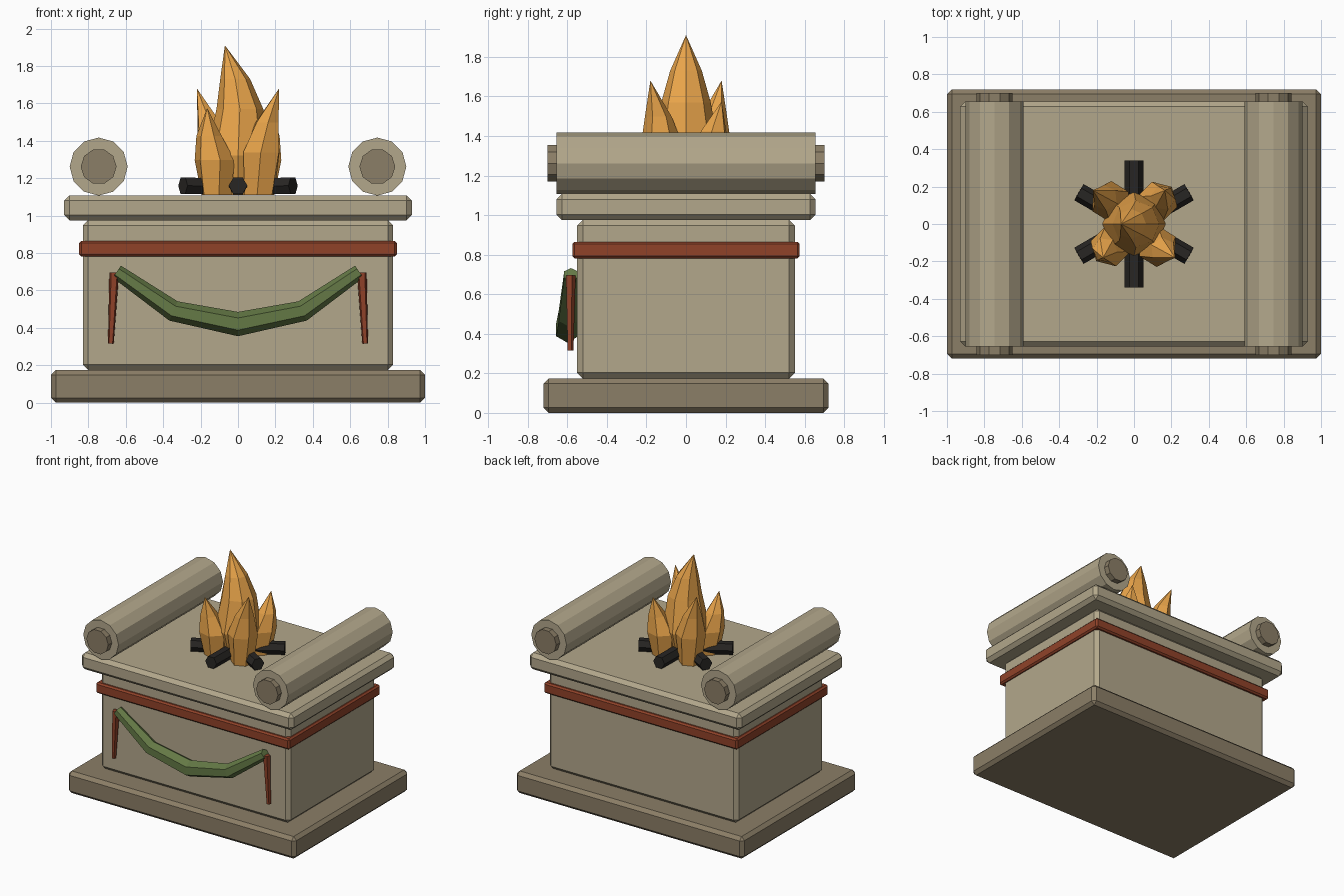
import bpy, bmesh
from math import sin, cos, pi, radians
from mathutils import Vector

if "Cube" in bpy.data.objects:
    bpy.data.objects.remove(bpy.data.objects["Cube"])


def material(name, rgb):
    m = bpy.data.materials.new(name)
    m.diffuse_color = (*rgb, 1)
    m.use_nodes = True
    m.node_tree.nodes["Principled BSDF"].inputs["Base Color"].default_value = m.diffuse_color
    return m


STONE = material("stone", (0.45, 0.39, 0.26))
DARK = material("dark_stone", (0.26, 0.21, 0.135))
RED = material("red", (0.28, 0.055, 0.022))
GREEN = material("green", (0.127, 0.19, 0.06))
FIRE = material("fire", (0.83, 0.38, 0.07))
CHAR = material("char", (0.021, 0.019, 0.017))


def finish(bm, name, mat):
    bmesh.ops.recalc_face_normals(bm, faces=bm.faces)
    me = bpy.data.meshes.new(name)
    bm.to_mesh(me)
    bm.free()
    me.materials.append(mat)
    ob = bpy.data.objects.new(name, me)
    bpy.context.collection.objects.link(ob)
    return ob


def block(name, hx, hy, z0, z1, bevel, mat):
    """Chamfered slab centred on the z axis."""
    bm = bmesh.new()
    bmesh.ops.create_cube(bm, size=1)
    for v in bm.verts:
        v.co = (v.co.x * 2 * hx, v.co.y * 2 * hy, (z0 + z1) / 2 + v.co.z * (z1 - z0))
    ob = finish(bm, name, mat)
    mod = ob.modifiers.new("chamfer", 'BEVEL')
    mod.width, mod.segments = bevel, 1


def loft(name, pts, radii, sides, mat, u, normal=None, phase=0.0, twist=0.0):
    """Faceted tube along pts; u is the fixed ring axis, radius 0 makes a tip."""
    pts = [Vector(p) for p in pts]
    u = Vector(u).normalized()
    bm = bmesh.new()
    rings = []
    for i, (p, r) in enumerate(zip(pts, radii)):
        if r == 0:
            rings.append([bm.verts.new(p)])
            continue
        t = Vector(normal) if normal else pts[min(i + 1, len(pts) - 1)] - pts[max(i - 1, 0)]
        v = t.cross(u).normalized()
        angles = [phase + twist * i + 2 * pi * k / sides for k in range(sides)]
        rings.append([bm.verts.new(p + r * (cos(a) * u + sin(a) * v)) for a in angles])
    for a, b in zip(rings, rings[1:]):
        for k in range(sides):
            n = (k + 1) % sides
            bm.faces.new((a[k], a[n], b[0]) if len(b) == 1 else (a[k], a[n], b[n], b[k]))
    for ring in (rings[0], rings[-1]):
        if len(ring) > 2:
            bm.faces.new(ring)
    return finish(bm, name, mat)


# Stone altar blocks
block("base", 1.0, 0.72, 0, 0.175, 0.026, DARK)
block("body", 0.83, 0.55, 0.175, 0.975, 0.028, STONE)
block("red_band", 0.85, 0.575, 0.78, 0.865, 0.012, RED)
block("top_slab", 0.93, 0.655, 0.975, 1.108, 0.028, STONE)

# Side bolsters with smaller end discs
for s, side in ((-1, "left"), (1, "right")):
    x, z = s * 0.745, 1.262
    loft(side + "_bolster", [(x, -0.655, z), (x, 0.655, z)], [0.155] * 2, 12, STONE, (1, 0, 0))
    for d, end in ((-1, "front"), (1, "back")):
        loft(f"{side}_{end}_bolster_cap", [(x, d * 0.64, z), (x, d * 0.7, z)],
             [0.096] * 2, 10, DARK, (1, 0, 0))

# Garland swag and its hanging ribbons
loft("garland",
     [(-0.648, -0.582, 0.70), (-0.345, -0.595, 0.49), (0, -0.6, 0.42),
      (0.345, -0.595, 0.49), (0.648, -0.582, 0.70)],
     [0.039, 0.056, 0.065, 0.056, 0.039], 6, GREEN, (0, 1, 0), phase=pi / 6)
for s, side in ((-1, "left"), (1, "right")):
    loft(side + "_ribbon", [(s * 0.662, -0.585, 0.695), (s * 0.68, -0.585, 0.315)],
         [0.027, 0.016], 5, RED, (0, 1, 0))

# Charred logs in a star
for i in range(6):
    a = radians(30 + 60 * i)
    d = Vector((cos(a), sin(a), 0))
    c = Vector((0, 0, 1.155))
    loft(f"log_{i + 1}", [c + 0.04 * d, c + 0.34 * d + Vector((0, 0, 0.005))],
         [0.05] * 2, 6, CHAR, (-d.y, d.x, 0))

# Central flame
UP = (0, 0, 1)
loft("main_flame",
     [(0, 0, 1.11), (0, 0, 1.32), (0.01, 0, 1.57), (-0.015, 0, 1.73), (-0.07, 0, 1.91)],
     [0.11, 0.17, 0.125, 0.08, 0], 8, FIRE, (1, 0, 0), UP)

# Four corner flames, tall and short on opposite corners
for i, (sx, sy, top) in enumerate(((1, -1, 1.68), (-1, 1, 1.68), (-1, -1, 1.575), (1, 1, 1.575))):
    h = top - 1.11
    tx = 0.22 if top > 1.6 else 0.165
    loft(f"corner_flame_{i + 1}",
         [(sx * 0.115, sy * 0.11, 1.11), (sx * 0.125, sy * 0.12, 1.11 + 0.4 * h),
          (sx * 0.155, sy * 0.14, 1.11 + 0.68 * h), (sx * tx, sy * 0.18, top)],
         [0.085, 0.11, 0.068, 0], 6, FIRE, (sx, sy * 0.8, 0), UP, twist=0.12)
